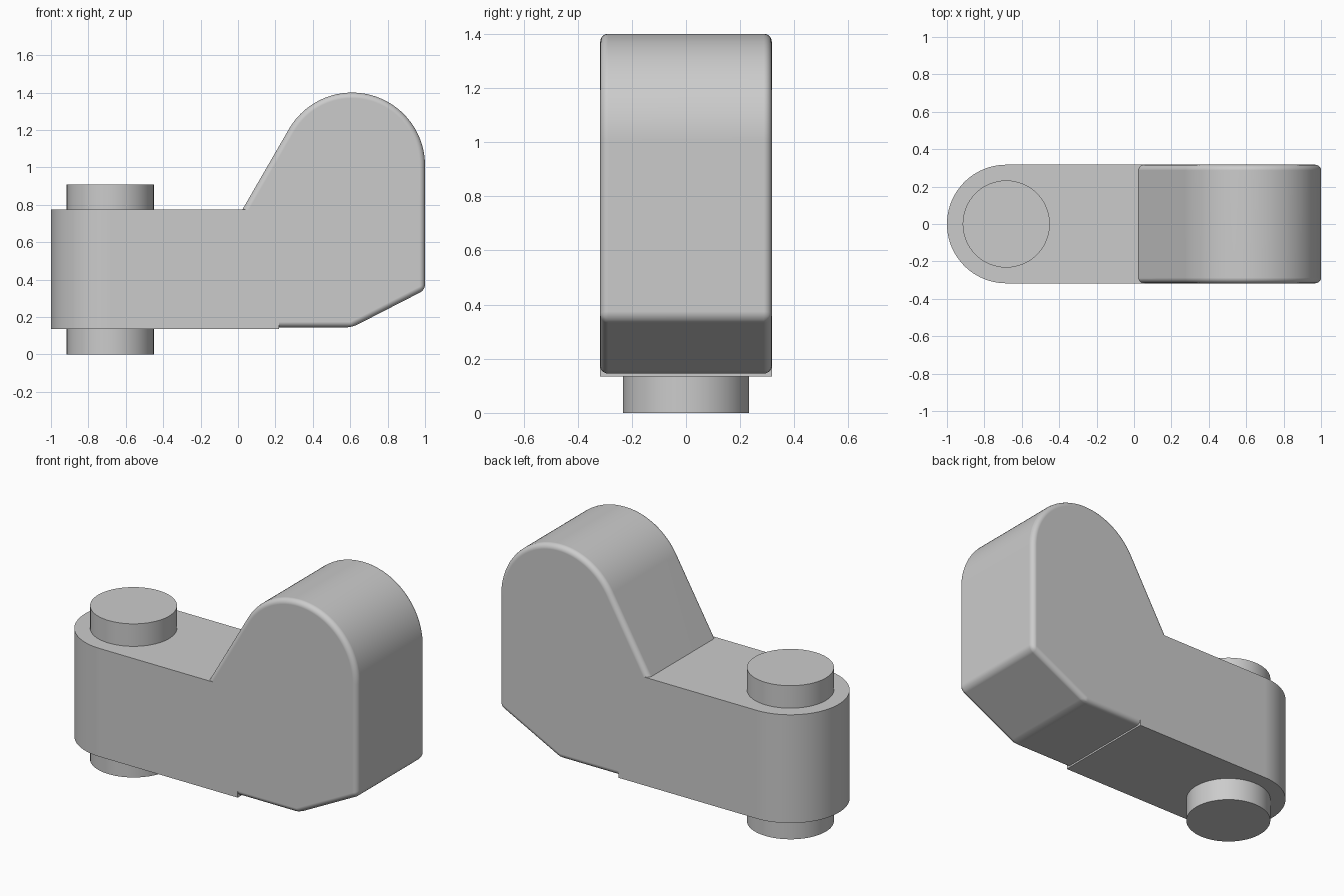
import bpy
import bmesh
from math import cos, sin, radians
from mathutils import Vector

default_cube = bpy.data.objects.get("Cube")
if default_cube:
    bpy.data.objects.remove(default_cube, do_unlink=True)

HALF = 0.317             # half of the body thickness
PIN_X = -1 + HALF        # axis of the rounded arm end and the pin
ARM_Z = (0.135, 0.775)

grey = bpy.data.materials.new("light grey plastic")
grey.use_nodes = True
grey.diffuse_color = (0.6, 0.6, 0.6, 1)
grey.node_tree.nodes["Principled BSDF"].inputs["Base Color"].default_value = (0.6, 0.6, 0.6, 1)


def arc(cx, cy, r, start, end, steps):
    angles = [radians(start + (end - start) * i / steps) for i in range(steps + 1)]
    return [(cx + r * cos(a), cy + r * sin(a)) for a in angles]


def extrude(name, points, vector):
    """Solid made by pushing a flat outline along a vector."""
    bm = bmesh.new()
    face = bm.faces.new([bm.verts.new(p) for p in points])
    top = bmesh.ops.extrude_face_region(bm, geom=[face], use_keep_orig=True)["geom"]
    bmesh.ops.translate(bm, vec=Vector(vector),
                        verts=[v for v in top if isinstance(v, bmesh.types.BMVert)])
    bmesh.ops.recalc_face_normals(bm, faces=bm.faces)
    mesh = bpy.data.meshes.new(name)
    bm.to_mesh(mesh)
    bm.free()
    mesh.materials.append(grey)
    obj = bpy.data.objects.new(name, mesh)
    bpy.context.collection.objects.link(obj)
    return obj


def select(obj):
    bpy.ops.object.select_all(action="DESELECT")
    obj.select_set(True)
    bpy.context.view_layer.objects.active = obj


# Arm: flat bar with one round end
outline = arc(PIN_X, 0, HALF, 90, 270, 48) + [(0.22, -HALF), (0.22, HALF)]
arm = extrude("arm", [(x, y, ARM_Z[0]) for x, y in outline], (0, 0, ARM_Z[1] - ARM_Z[0]))

# Head: domed side profile with a sloped back and a chamfered lower corner
profile = arc(0.61, 1.01, 0.39, 0, 150, 50)
profile += [(-0.03, 0.682), (-0.03, 0.145), (0.61, 0.145), (1.0, 0.345)]
body = extrude("arm_and_head", [(x, -HALF, z) for x, z in profile], (0, 2 * HALF, 0))
bevel = body.modifiers.new("rounded edges", "BEVEL")
bevel.width = 0.03
bevel.segments = 5
bevel.limit_method = "ANGLE"
bevel.angle_limit = radians(15)

# Join the arm and head into one skin
union = body.modifiers.new("join arm", "BOOLEAN")
union.operation = "UNION"
union.solver = "EXACT"
union.object = arm
select(body)
for modifier in (bevel.name, union.name):
    bpy.ops.object.modifier_apply(modifier=modifier)
bpy.data.objects.remove(arm, do_unlink=True)

# Pin: stands out above and below the round end
circle = arc(PIN_X, 0, 0.233, 0, 360, 64)[:-1]
pin = extrude("pin", [(x, y, 0) for x, y in circle], (0, 0, 0.908))

# Smooth curved walls, crisp flats
for obj in (body, pin):
    select(obj)
    bpy.ops.object.shade_smooth_by_angle(angle=radians(32))
    normals = obj.modifiers.new("flat face shading", "WEIGHTED_NORMAL")
    normals.keep_sharp = True
